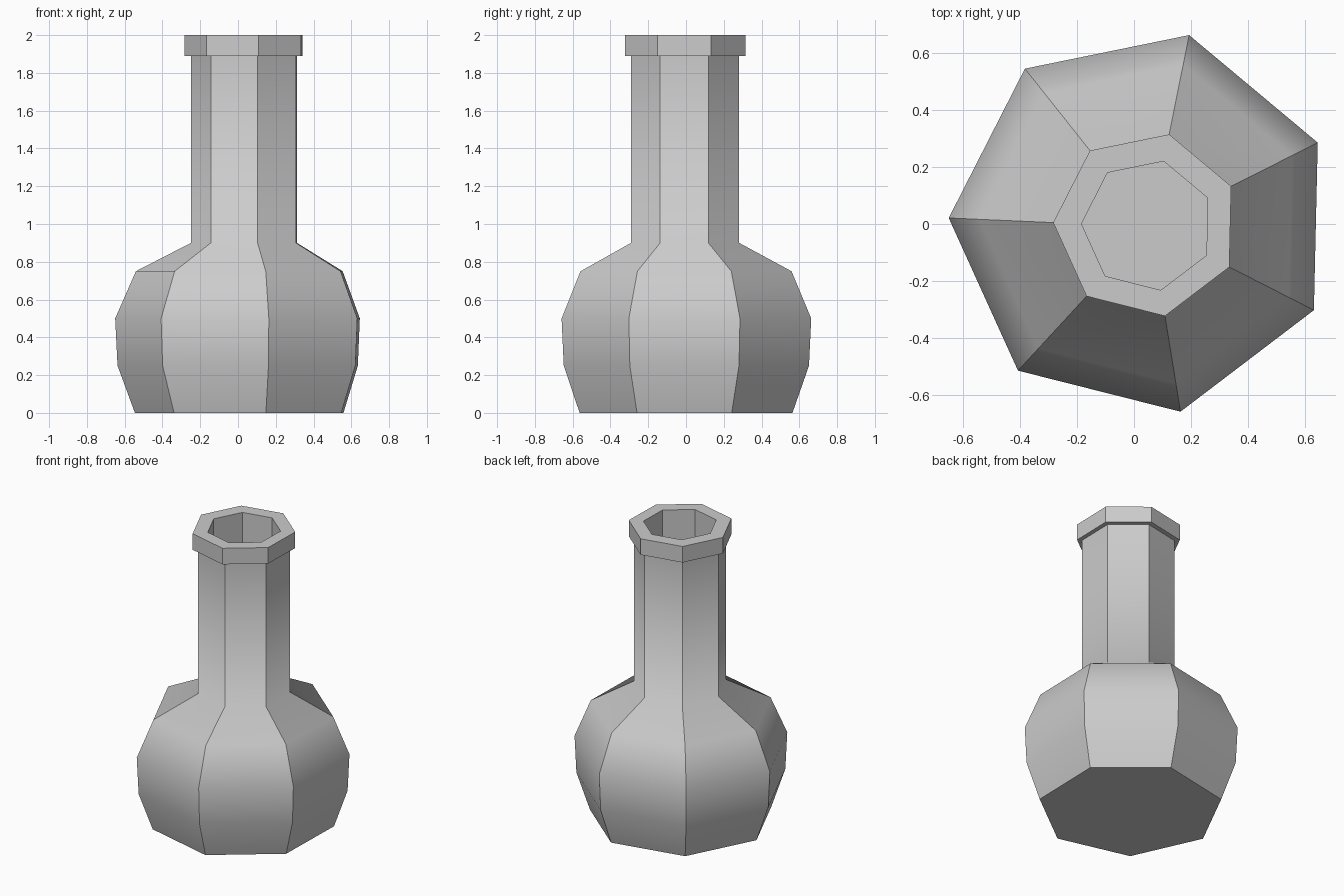
import bpy, bmesh
from math import cos, sin, radians, pi

if "Cube" in bpy.data.objects:
    bpy.data.objects.remove(bpy.data.objects["Cube"])

SIDES = 7
TURN = radians(24.4)


def ring(bm, r, z):
    # the rings shift very slightly sideways as they narrow
    cx, cy = 0.058 - 0.045 * r, -0.010 + 0.023 * r
    return [bm.verts.new((cx + r * cos(TURN + 2 * pi * i / SIDES),
                          cy + r * sin(TURN + 2 * pi * i / SIDES), z))
            for i in range(SIDES)]


def loft(name, profile, soft):
    """Seven-sided loft; only horizontal rings listed in soft stay smooth."""
    bm = bmesh.new()
    rings = [ring(bm, r, z) for r, z in profile]
    for a, b in zip(rings, rings[1:]):
        for i in range(SIDES):
            j = (i + 1) % SIDES
            bm.faces.new((a[i], a[j], b[j], b[i]))
    bm.faces.new(rings[0][::-1])
    bm.faces.new(rings[-1])
    for f in bm.faces:
        f.smooth = True
    soft_verts = [set(rings[k]) for k in soft]
    for e in bm.edges:
        e.smooth = any(e.verts[0] in s and e.verts[1] in s for s in soft_verts)
    bmesh.ops.recalc_face_normals(bm, faces=bm.faces[:])
    mesh = bpy.data.meshes.new(name)
    bm.to_mesh(mesh)
    bm.free()
    obj = bpy.data.objects.new(name, mesh)
    bpy.context.collection.objects.link(obj)
    return obj


# Round belly, straight neck, thick lip and the bore inside the neck
loft("flask", [
    (0.578, 0.0), (0.666, 0.25), (0.678, 0.5), (0.573, 0.75),
    (0.294, 0.9), (0.294, 1.89),
    (0.327, 1.89), (0.327, 2.0),
    (0.232, 2.0), (0.232, 0.9),
], soft=(1, 2, 3, 4))
